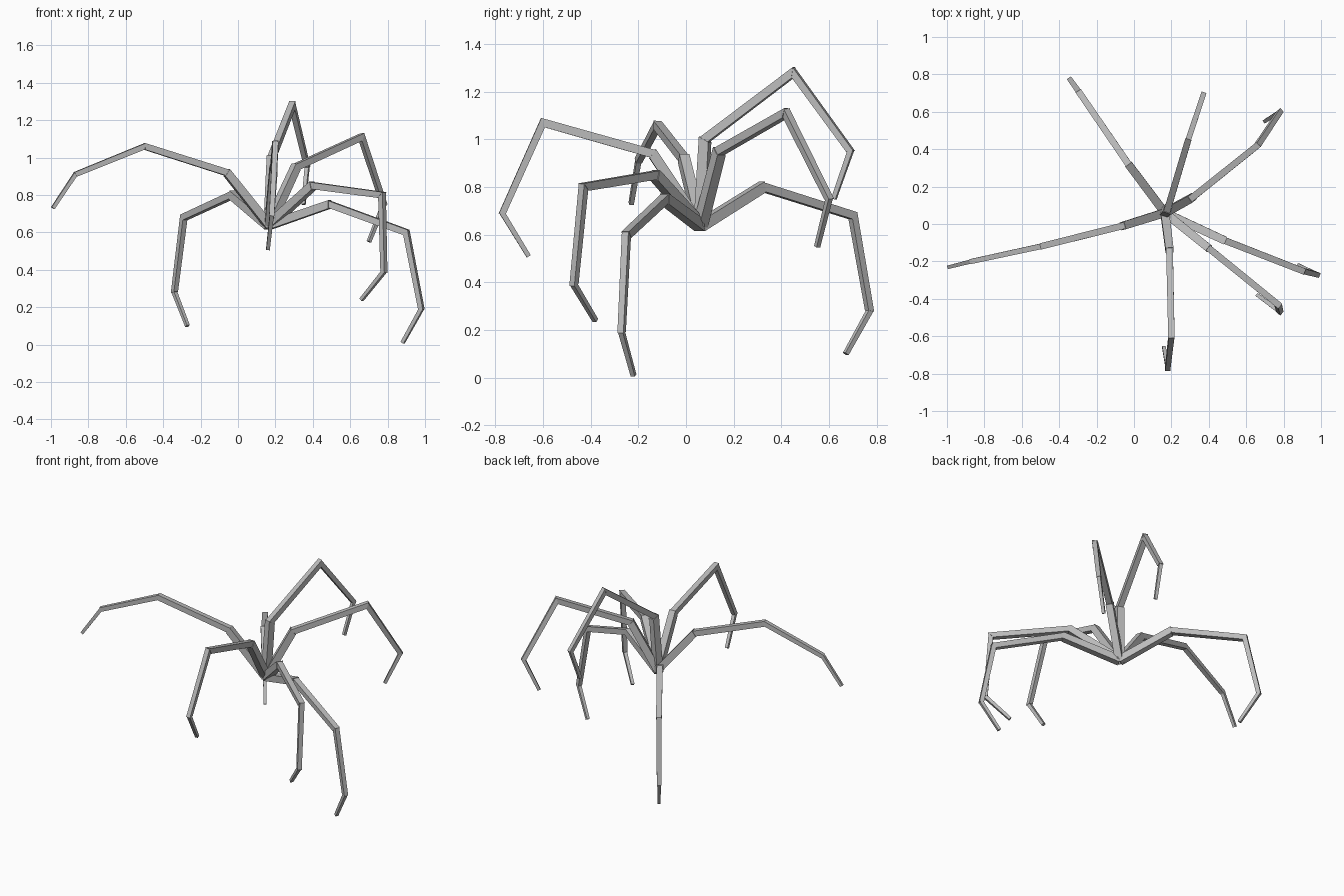
import bpy
import bmesh
from mathutils import Vector

default_cube = bpy.data.objects.get("Cube")
if default_cube:
    bpy.data.objects.remove(default_cube, do_unlink=True)

grey = bpy.data.materials.new("plain grey")
grey.use_nodes = True
colour = (0.5, 0.5, 0.5, 1)
grey.diffuse_color = colour
grey.node_tree.nodes["Principled BSDF"].inputs["Base Color"].default_value = colour

# Shared root of every leg, and the start and end thickness of each segment
HUB = Vector((.165, .06, .637))
THICKNESS = {
    "thigh": (.046, .043),
    "shank": (.036, .034),
    "shin": (.030, .027),
    "toe": (.022, .019),
}

# Joints of each leg, from the upper knee out to the tip
LEGS = {
    "right_leg": [(-.06, -.01, .92), (-.5, -.12, 1.06), (-.87, -.2, .91), (-.99, -.23, .73)],
    "front_leg": [(.19, -.14, .94), (.2, -.6, 1.07), (.18, -.77, .69), (.16, -.66, .51)],
    "back_right_leg": [(-.03, .32, .8), (-.29, .7, .68), (-.34, .77, .28), (-.27, .67, .1)],
    "back_leg": [(.18, .08, 1), (.29, .45, 1.28), (.37, .69, .95), (.35, .62, .75)],
    "back_left_leg": [(.31, .14, .95), (.66, .42, 1.11), (.78, .6, .75), (.7, .55, .55)],
    "left_leg": [(.49, -.09, .75), (.9, -.25, .6), (.98, -.27, .19), (.88, -.22, .01)],
    "front_left_leg": [(.4, -.13, .85), (.77, -.43, .8), (.78, -.47, .39), (.66, -.38, .24)],
}


def end_ring(bm, centre, direction, across, width, plane):
    """Square end of a segment, mitred to the plane of the joint."""
    side = (across - direction * across.dot(direction)).normalized()
    up = side.cross(direction)
    ring = []
    for a, b in ((-1, -1), (1, -1), (1, 1), (-1, 1)):
        offset = (side * a + up * b) * width / 2
        offset -= direction * offset.dot(plane) / direction.dot(plane)
        ring.append(bm.verts.new(centre + offset))
    return ring


def build_leg(name, joints):
    points = [HUB] + [Vector(j) for j in joints]
    steps = [(b - a).normalized() for a, b in zip(points, points[1:])]
    across = (points[2] - HUB).cross(Vector((0, 0, 1))).normalized()
    # Cutting planes: square at both tips, halfway between directions at joints
    planes = [steps[0]] + [(a + b).normalized() for a, b in zip(steps, steps[1:])]
    planes.append(steps[-1])
    bm = bmesh.new()
    for i, (start, end) in enumerate(THICKNESS.values()):
        first = end_ring(bm, points[i], steps[i], across, start, planes[i])
        last = end_ring(bm, points[i + 1], steps[i], across, end, planes[i + 1])
        bm.faces.new(first)
        bm.faces.new(last[::-1])
        for k in range(4):
            n = (k + 1) % 4
            bm.faces.new((first[k], last[k], last[n], first[n]))
    bmesh.ops.recalc_face_normals(bm, faces=bm.faces)
    mesh = bpy.data.meshes.new(name)
    bm.to_mesh(mesh)
    bm.free()
    mesh.materials.append(grey)
    bpy.context.collection.objects.link(bpy.data.objects.new(name, mesh))


for leg_name, leg_joints in LEGS.items():
    build_leg(leg_name, leg_joints)
